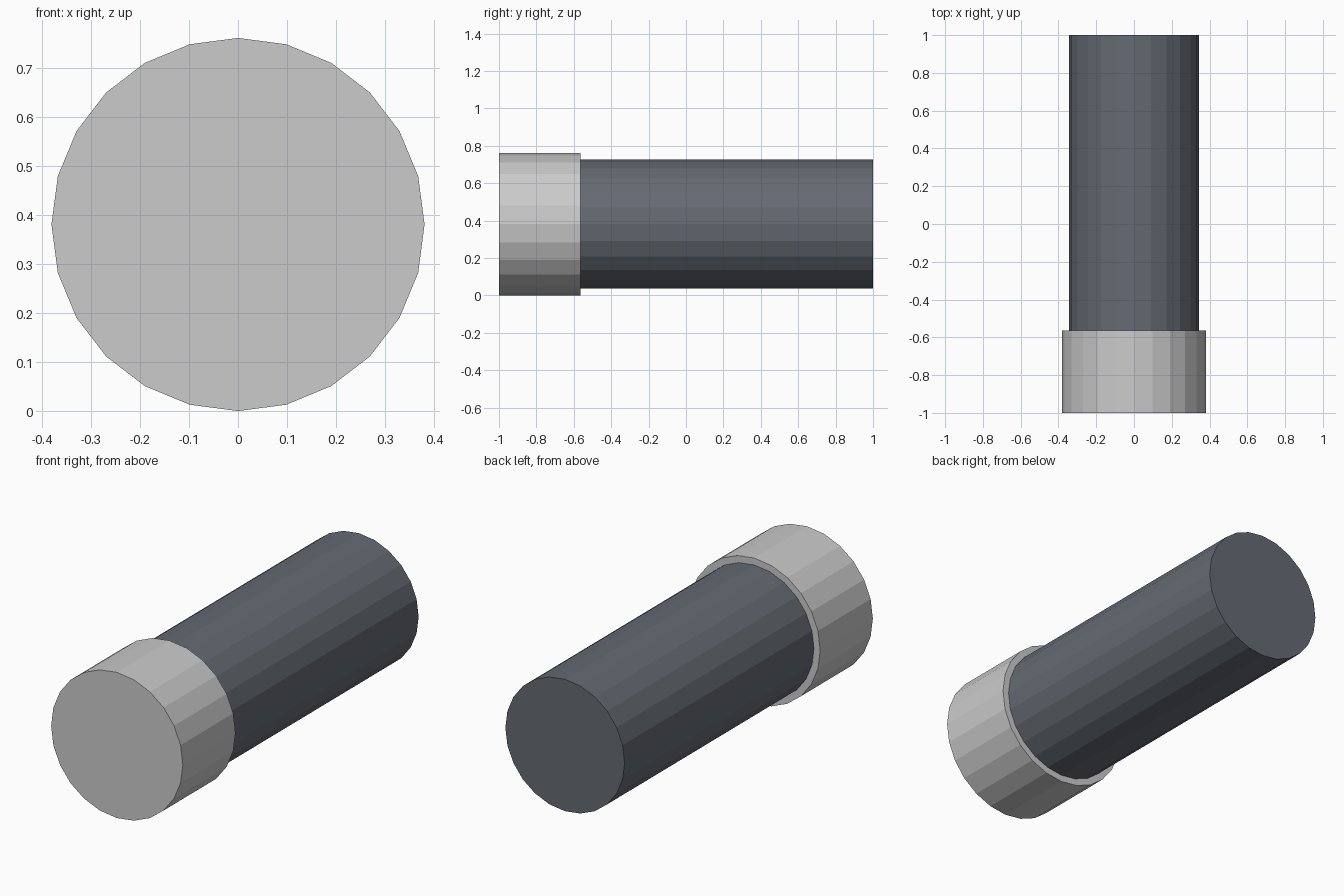
import bpy
from math import pi

if "Cube" in bpy.data.objects:
    bpy.data.objects.remove(bpy.data.objects["Cube"])

AXIS_Z = 0.381
SIDES = 24


def tube(name, radius, y0, y1):
    """Closed low-poly cylinder lying along y."""
    bpy.ops.mesh.primitive_cylinder_add(
        vertices=SIDES, radius=radius, depth=y1 - y0,
        location=(0, (y0 + y1) / 2, AXIS_Z), rotation=(pi / 2, 0, 0))
    obj = bpy.context.object
    obj.name = name
    return obj


# Wide grey end cap at the front
tube("end_cap", 0.381, -1.0, -0.565)

# Dark barrel, seated slightly inside the cap
barrel = tube("barrel", 0.345, -0.6, 1.0)
dark = bpy.data.materials.new("dark_slate")
dark.diffuse_color = (0.13, 0.145, 0.17, 1)
dark.use_nodes = True
dark.node_tree.nodes["Principled BSDF"].inputs["Base Color"].default_value = dark.diffuse_color
barrel.data.materials.append(dark)
